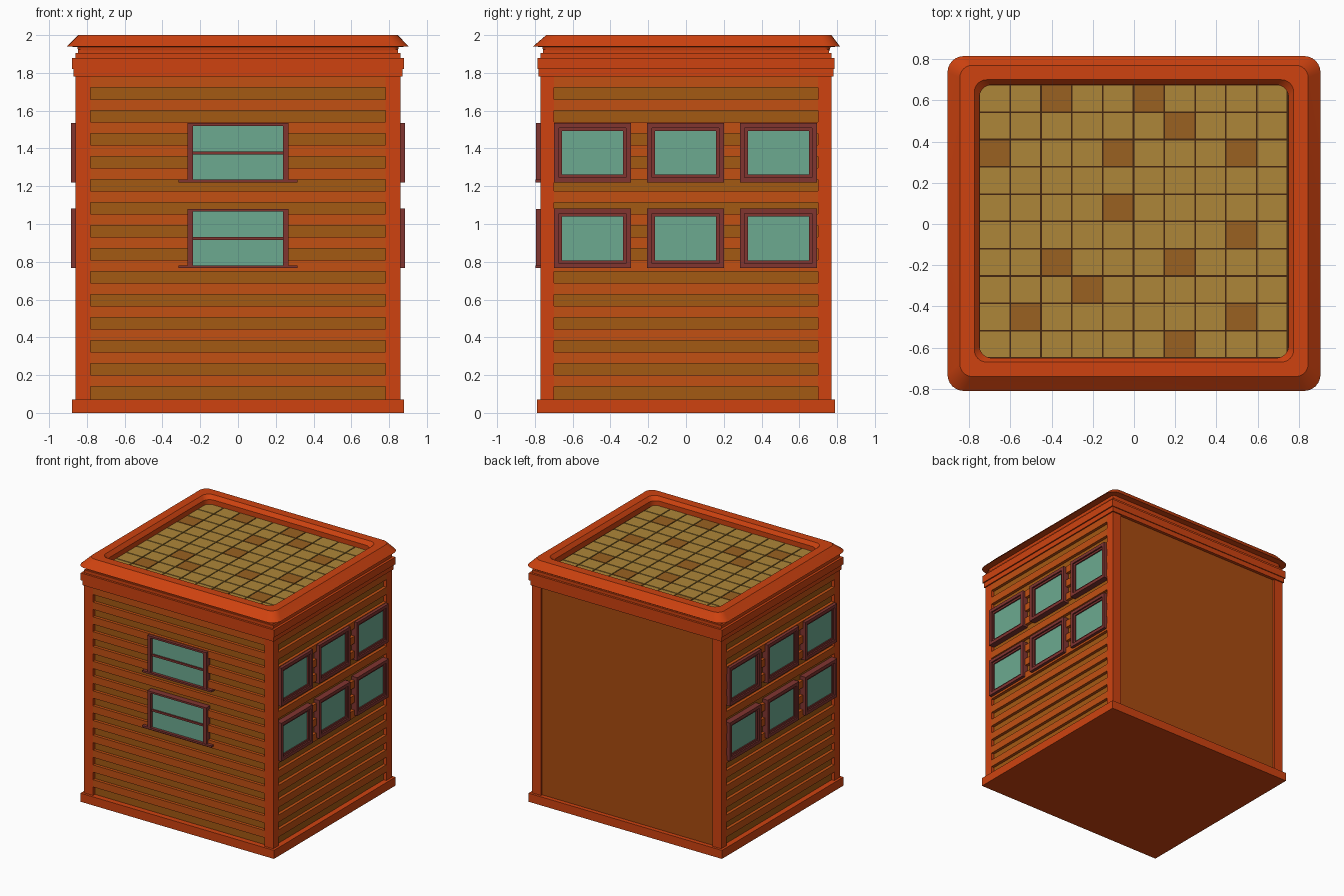
import bpy, bmesh, math
from mathutils import Matrix, Vector

if "Cube" in bpy.data.objects:
    bpy.data.objects.remove(bpy.data.objects["Cube"])


def material(name, r, g, b):
    m = bpy.data.materials.new(name)
    m.diffuse_color = (r, g, b, 1)
    m.use_nodes = True
    m.node_tree.nodes["Principled BSDF"].inputs["Base Color"].default_value = m.diffuse_color
    return m


TRIM = material("trim_orange", 0.62, 0.055, 0.005)
BOARD = material("board_orange", 0.54, 0.08, 0.006)
WALL = material("wall_brown", 0.37, 0.10, 0.006)
BACK = material("back_brown", 0.40, 0.07, 0.005)
FRAME = material("frame_maroon", 0.22, 0.035, 0.03)
GLASS = material("glass_green", 0.15, 0.40, 0.28)
TILE = material("tile_tan", 0.42, 0.24, 0.04)
TILE_DARK = material("tile_brown", 0.32, 0.12, 0.015)
GROUT = material("grout", 0.06, 0.02, 0.005)


def finish(name, bm, mat):
    bmesh.ops.recalc_face_normals(bm, faces=bm.faces)
    me = bpy.data.meshes.new(name)
    bm.to_mesh(me)
    bm.free()
    me.materials.append(mat)
    ob = bpy.data.objects.new(name, me)
    bpy.context.collection.objects.link(ob)
    return ob


def boxes(name, mat, spans):
    """One object made of boxes given as (x0, x1, y0, y1, z0, z1)."""
    bm = bmesh.new()
    for x0, x1, y0, y1, z0, z1 in spans:
        mid = Vector((x0 + x1, y0 + y1, z0 + z1)) / 2
        size = (abs(x1 - x0), abs(y1 - y0), abs(z1 - z0), 1)
        bmesh.ops.create_cube(bm, size=1, matrix=Matrix.Translation(mid) @ Matrix.Diagonal(size))
    return finish(name, bm, mat)


def centred(hx, hy, z0, z1):
    return (-hx, hx, -hy, hy, z0, z1)


HX, HY = 0.86, 0.77      # outer wall faces
REC = 0.025              # depth of the recessed siding

# Walls: recessed core, plain back panel, base plinth and corner posts
boxes("wall_core", WALL, [centred(HX - REC, HY - REC, 0.03, 1.91)])
boxes("back_panel", BACK, [(-0.78, 0.78, HY - 0.03, HY - 0.015, 0.05, 1.80)])
boxes("base_plinth", TRIM, [centred(0.88, 0.79, 0, 0.07)])
boxes("corner_posts", TRIM, [(sx * 0.78, sx * HX, sy * 0.70, sy * HY, 0.05, 1.80)
                             for sx in (-1, 1) for sy in (-1, 1)])

# Proud siding boards on the front and both sides
rows = [(0.14 + 0.1217 * k, 0.20 + 0.1217 * k) for k in range(14)]
boxes("front_siding", BOARD, [(-0.785, 0.785, -HY, -HY + 0.04, a, b) for a, b in rows])
for side, s in (("left", -1), ("right", 1)):
    boxes(side + "_siding", BOARD, [(s * (HX - 0.04), s * HX, -0.705, 0.705, a, b) for a, b in rows])

# Stepped cornice
boxes("cornice", TRIM, [centred(0.87, 0.78, 1.78, 1.82), centred(0.88, 0.787, 1.82, 1.88),
                        centred(0.86, 0.77, 1.88, 1.905), centred(0.847, 0.757, 1.905, 1.925)])


def rounded_rect(hx, y0, y1, r, z, seg=6):
    pts = []
    corners = ((hx - r, y1 - r), (r - hx, y1 - r), (r - hx, y0 + r), (hx - r, y0 + r))
    for q, (cx, cy) in enumerate(corners):
        for i in range(seg + 1):
            t = math.pi / 2 * (q + i / seg)
            pts.append((cx + r * math.cos(t), cy + r * math.sin(t), z))
    return pts


# Roof rim with rounded corners, lofted through closed rings
bm = bmesh.new()
rings = [[bm.verts.new(p) for p in rounded_rect(*args)] for args in (
    (0.75, -0.65, 0.675, 0.06, 1.905),
    (0.845, -0.755, 0.755, 0.03, 1.905),
    (0.85, -0.76, 0.765, 0.03, 1.937),
    (0.905, -0.81, 0.815, 0.08, 1.94),
    (0.845, -0.74, 0.77, 0.06, 2.0),
    (0.775, -0.67, 0.70, 0.06, 2.0),
    (0.75, -0.65, 0.675, 0.06, 1.97))]
n = len(rings[0])
for k, a in enumerate(rings):
    b = rings[(k + 1) % len(rings)]
    for i in range(n):
        j = (i + 1) % n
        bm.faces.new((a[i], a[j], b[j], b[i]))
rim = finish("roof_rim", bm, TRIM)
bpy.context.view_layer.objects.active = rim
rim.select_set(True)
bpy.ops.object.shade_smooth_by_angle(angle=math.radians(30))

# Roof floor: grout slab with a 10 x 10 grid of tiles, a few darker
boxes("roof_grout", GROUT, [(-0.76, 0.76, -0.66, 0.685, 1.90, 1.925)])
dark = {(0, 2), (0, 5), (1, 6), (2, 0), (2, 4), (2, 8), (4, 4), (5, 8), (6, 2),
        (6, 6), (7, 3), (8, 1), (8, 8), (9, 6)}
light_spans, dark_spans = [], []
dx, dy, gap = 0.1495, 0.1325, 0.004
for r in range(10):
    for c in range(10):
        x, y = -0.75 + c * dx, 0.675 - r * dy
        span = (x + gap, x + dx - gap, y - dy + gap, y - gap, 1.915, 1.932)
        (dark_spans if (r, c) in dark else light_spans).append(span)
boxes("roof_tiles", TILE, light_spans)
boxes("roof_dark_tiles", TILE_DARK, dark_spans)


def border(a0, a1, z0, z1, w):
    """Four bars (a0, a1, z0, z1) around an opening."""
    return [(a0, a1, z1 - w, z1), (a0, a1, z0, z0 + w),
            (a0, a0 + w, z0 + w, z1 - w), (a1 - w, a1, z0 + w, z1 - w)]


# Front sash windows with middle rail and sill
for level, z0 in (("lower", 0.768), ("upper", 1.222)):
    z1 = z0 + 0.312
    bars = [(-0.268, -0.238, z0, z1), (0.238, 0.268, z0, z1),
            (-0.238, 0.238, z1 - 0.015, z1)]
    spans = [(a, b, -0.795, -0.74, c, d) for a, b, c, d in bars]
    spans.append((-0.24, 0.24, -0.785, -0.75, z0 + 0.146, z0 + 0.162))
    spans.append((-0.315, 0.315, -0.797, -0.74, z0 - 0.002, z0 + 0.013))
    boxes("front_window_frame_" + level, FRAME, spans)
    boxes("front_window_glass_" + level, GLASS,
          [(-0.24, 0.24, -0.774, -0.75, z0 + 0.005, z1 - 0.005)])

# Side windows: three per row, two rows, with a stepped frame
for side, s in (("left", -1), ("right", 1)):
    frames, panes = [], []
    for z0 in (0.766, 1.219):
        z1 = z0 + 0.315
        for yc in (-0.495, -0.003, 0.489):
            y0, y1 = yc - 0.204, yc + 0.204
            frames += [(s * 0.83, s * 0.885, *b) for b in border(y0, y1, z0, z1, 0.026)]
            inner = border(y0 + 0.026, y1 - 0.026, z0 + 0.026, z1 - 0.026, 0.016)
            frames += [(s * 0.83, s * 0.873, *b) for b in inner]
            panes.append((s * 0.83, s * 0.863, y0 + 0.03, y1 - 0.03, z0 + 0.03, z1 - 0.03))
    boxes(side + "_window_frames", FRAME, frames)
    boxes(side + "_window_glass", GLASS, panes)
